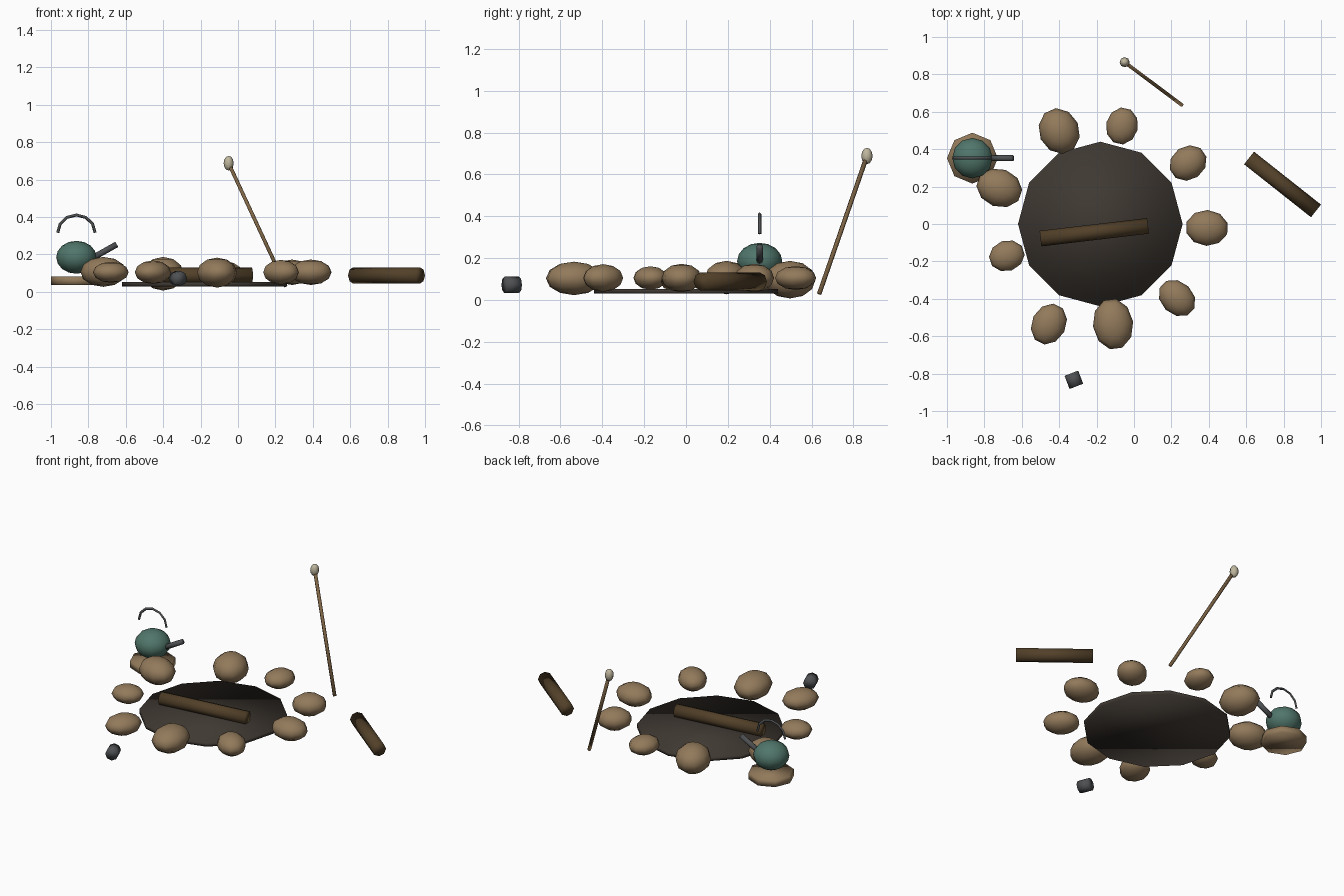
import bpy, math
from mathutils import Vector

cube = bpy.data.objects.get("Cube")
if cube:
    bpy.data.objects.remove(cube)


def material(name, rgb):
    m = bpy.data.materials.new(name)
    m.use_nodes = True
    m.diffuse_color = (*rgb, 1)
    m.node_tree.nodes["Principled BSDF"].inputs["Base Color"].default_value = (*rgb, 1)
    return m


STONE = material("tan stone", (0.29, 0.195, 0.105))
ASH = material("dark ash", (0.05, 0.04, 0.032))
BARK = material("dark bark", (0.085, 0.052, 0.022))
STICK = material("light wood", (0.21, 0.13, 0.06))
ENAMEL = material("green enamel", (0.08, 0.18, 0.145))
METAL = material("grey metal", (0.075, 0.08, 0.085))
CREAM = material("cream", (0.52, 0.47, 0.34))


def finish(name, mat):
    ob = bpy.context.object
    ob.name = name
    ob.data.materials.append(mat)
    bpy.ops.object.shade_smooth()
    return ob


def ball(name, mat, loc, size, rot=(0, 0, 0), segments=10, rings=6):
    bpy.ops.mesh.primitive_uv_sphere_add(segments=segments, ring_count=rings, radius=1,
                                         location=loc, rotation=rot)
    bpy.context.object.scale = size
    return finish(name, mat)


def rod(name, mat, start, end, radius, sides=8):
    a, b = Vector(start), Vector(end)
    d = b - a
    bpy.ops.mesh.primitive_cylinder_add(vertices=sides, radius=radius, depth=d.length,
                                        location=(a + b) / 2,
                                        rotation=d.to_track_quat('Z', 'Y').to_euler())
    return finish(name, mat)


# Fire bed
PIT = (-0.18, 0)
rod("ash_bed", ASH, (*PIT, 0.03), (*PIT, 0.053), 0.44, 12)

# Ring of stones, each longest along the radius: x, y, z, length, width, height
stones = [
    (-0.40, 0.497, 0.097, 0.125, 0.108, 0.09),
    (-0.064, 0.524, 0.105, 0.10, 0.086, 0.057),
    (0.289, 0.326, 0.105, 0.105, 0.09, 0.068),
    (0.39, -0.021, 0.105, 0.115, 0.096, 0.068),
    (0.23, -0.396, 0.105, 0.11, 0.087, 0.066),
    (-0.112, -0.535, 0.103, 0.138, 0.108, 0.08),
    (-0.455, -0.535, 0.105, 0.114, 0.092, 0.063),
    (-0.68, -0.17, 0.105, 0.097, 0.082, 0.056),
    (-0.72, 0.193, 0.107, 0.125, 0.102, 0.08),
]
for i, (x, y, z, *size) in enumerate(stones):
    angle = math.atan2(y - PIT[1], x - PIT[0])
    ball(f"ring_stone_{i + 1}", STONE, (x, y, z), size, (0, 0, angle))

# Logs
rod("fire_log", BARK, (-0.50, -0.078, 0.088), (0.075, -0.01, 0.088), 0.042)
rod("seat_log", BARK, (0.615, 0.353, 0.088), (0.973, 0.07, 0.088), 0.043)

# Kettle on its flat stone
KX, KY = -0.864, 0.352
rod("kettle_stone", STONE, (KX, KY, 0.037), (KX, KY, 0.082), 0.136, 8)
ball("kettle_body", ENAMEL, (KX, KY, 0.185), (0.108, 0.108, 0.088), segments=12, rings=8)
rod("kettle_spout", METAL, (KX + 0.075, KY, 0.175), (KX + 0.216, KY, 0.254), 0.016)

# Kettle handle: half hoop
curve = bpy.data.curves.new("kettle_handle", 'CURVE')
curve.dimensions = '3D'
curve.bevel_depth = 0.008
curve.bevel_resolution = 0
curve.use_fill_caps = True
spline = curve.splines.new('POLY')
spline.points.add(6)
for i, p in enumerate(spline.points):
    t = math.pi * i / 6
    p.co = (KX + 0.1 * math.cos(t), KY, 0.316 + 0.095 * math.sin(t), 1)
curve.materials.append(METAL)
handle = bpy.data.objects.new("kettle_handle", curve)
bpy.context.collection.objects.link(handle)

# Roasting stick with a marshmallow
TIP = (-0.05, 0.865, 0.688)
rod("roasting_stick", STICK, (0.255, 0.637, 0.03), TIP, 0.011, 6)
ball("marshmallow", CREAM, TIP, (0.027, 0.027, 0.039), segments=8)

# Mug lying on its side
rod("mug", METAL, (-0.335, -0.798, 0.072), (-0.308, -0.868, 0.072), 0.039)
